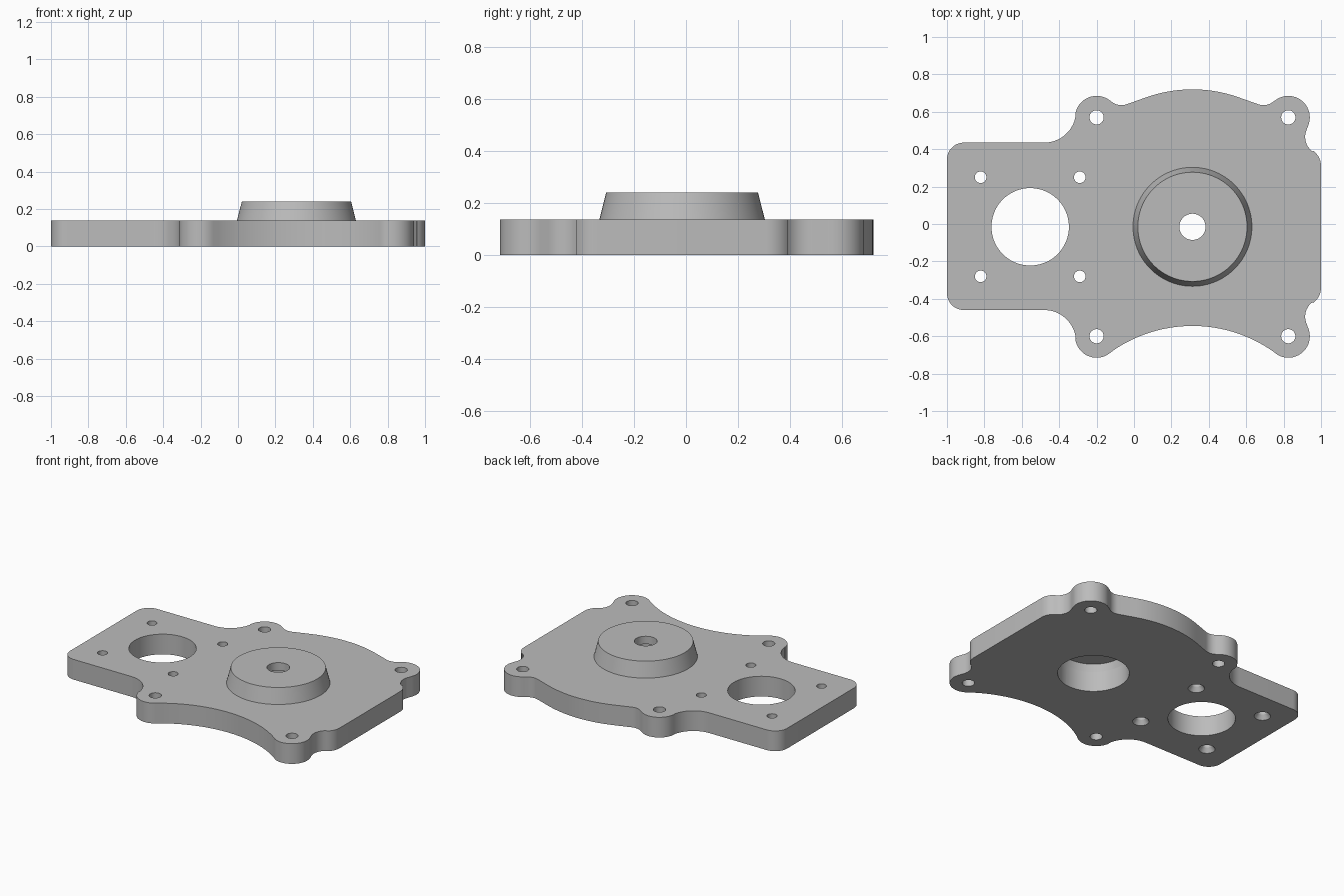
import bpy, bmesh, math
from mathutils import Vector

default = bpy.data.objects.get("Cube")
if default:
    bpy.data.objects.remove(default, do_unlink=True)

grey = bpy.data.materials.new("machined grey")
grey.use_nodes = True
COLOUR = (0.5, 0.5, 0.5, 1)
grey.diffuse_color = COLOUR
grey.node_tree.nodes["Principled BSDF"].inputs["Base Color"].default_value = COLOUR

THICK = 0.137
MID_X, MID_Y = 0.3125, -0.015      # boss axis
LOBE_DX, LOBE_DY, LOBE_R = 0.5125, 0.585, 0.115


def make_object(name, bm):
    bmesh.ops.recalc_face_normals(bm, faces=bm.faces)
    mesh = bpy.data.meshes.new(name)
    bm.to_mesh(mesh)
    bm.free()
    mesh.materials.append(grey)
    obj = bpy.data.objects.new(name, mesh)
    bpy.context.collection.objects.link(obj)
    return obj


def lathe(bm, profile, x, y, segments=64):
    """Closed (radius, z) profile turned about a vertical axis at x, y."""
    rings = []
    for r, z in profile:
        if r == 0:
            rings.append([bm.verts.new((x, y, z))] * segments)
        else:
            rings.append([bm.verts.new((x + r * math.cos(a), y + r * math.sin(a), z))
                          for a in (math.tau * i / segments for i in range(segments))])
    for lo, hi in zip(rings, rings[1:] + rings[:1]):
        for i in range(segments):
            j = (i + 1) % segments
            corners = list(dict.fromkeys((lo[i], lo[j], hi[j], hi[i])))
            if len(corners) > 2:
                bm.faces.new(corners)


def rounded_outline(circles):
    """Path around circles joined by tangents; a negative radius turns inward."""
    count = len(circles)
    joins = []
    for i in range(count):
        x1, y1, s1 = circles[i]
        x2, y2, s2 = circles[(i + 1) % count]
        d = Vector((x2 - x1, y2 - y1))
        k = max(-1, min(1, (s1 - s2) / d.length))
        d.normalize()
        n = k * d + math.sqrt(1 - k * k) * Vector((d.y, -d.x))
        joins.append(n)
    points = []
    for i, (x, y, s) in enumerate(circles):
        a, b = joins[i - 1] * s, joins[i] * s
        start = math.atan2(a.y, a.x)
        sweep = (math.atan2(b.y, b.x) - start) % math.tau
        if s < 0:
            sweep -= math.tau
        steps = max(6, int(abs(sweep) * math.sqrt(abs(s)) * 25))
        for t in range(steps + 1):
            ang = start + sweep * t / steps
            p = Vector((x + abs(s) * math.cos(ang), y + abs(s) * math.sin(ang)))
            if not points or (p - points[-1]).length > 0.002:
                points.append(p)
    return points


# Plate outline, counter-clockwise from the lower corner of the narrow end
left, right = MID_X - LOBE_DX, MID_X + LOBE_DX
low, high = MID_Y - LOBE_DY, MID_Y + LOBE_DY
outline = rounded_outline([
    (-0.91, -0.37, 0.09), (-0.48, -0.63, -0.17),
    (left, low, LOBE_R), (MID_X, -1.295, -0.75), (right, low, LOBE_R),
    (1.01, -0.495, -0.095), (0.9, -0.34, 0.1),
    (0.9, 0.31, 0.1), (1.01, 0.465, -0.095),
    (right, high, LOBE_R), (MID_X + 0.38, 0.715, -0.08),
    (MID_X, MID_Y, 0.735),
    (MID_X - 0.38, 0.715, -0.08), (left, high, LOBE_R),
    (-0.48, 0.605, -0.17), (-0.91, 0.345, 0.09),
])
bm = bmesh.new()
base = bm.faces.new([bm.verts.new((p.x, p.y, 0)) for p in outline])
top = bmesh.ops.extrude_face_region(bm, geom=[base])
bmesh.ops.translate(bm, vec=(0, 0, THICK),
                    verts=[v for v in top["geom"] if isinstance(v, bmesh.types.BMVert)])
plate = make_object("plate", bm)

# Drills for every hole through the plate
bm = bmesh.new()


def drill(x, y, r, segments=40):
    lathe(bm, [(0, -0.1), (r, -0.1), (r, 0.3), (0, 0.3)], x, y, segments)


drill(-0.555, MID_Y, 0.207, 72)
drill(MID_X, MID_Y, 0.22, 72)
for x in (left, right):
    for y in (low, high):
        drill(x, y, 0.038)
# Small screw holes, countersunk from below
for x in (-0.555 - 0.265, -0.555 + 0.265):
    for y in (MID_Y - 0.265, MID_Y + 0.265):
        lathe(bm, [(0, -0.02), (0.064, -0.02), (0.031, 0.03), (0.031, 0.3), (0, 0.3)],
              x, y, 40)
drills = make_object("drills", bm)
drills.hide_render = True

cut = plate.modifiers.new("holes", "BOOLEAN")
cut.operation = "DIFFERENCE"
cut.solver = "EXACT"
cut.object = drills
bpy.context.view_layer.objects.active = plate
bpy.ops.object.modifier_apply(modifier=cut.name)
bpy.data.objects.remove(drills, do_unlink=True)

# Tapered boss, hollow underneath, with a centre bore
bm = bmesh.new()
lathe(bm, [(0.318, THICK), (0.292, 0.24), (0.07, 0.24), (0.07, 0.187),
           (0.21, 0.187), (0.22, THICK)], MID_X, MID_Y, 96)
boss = make_object("boss", bm)

# Smooth round walls, crisp edges
for obj in (plate, boss):
    bpy.ops.object.select_all(action="DESELECT")
    obj.select_set(True)
    bpy.context.view_layer.objects.active = obj
    bpy.ops.object.shade_smooth_by_angle(angle=math.radians(25))
